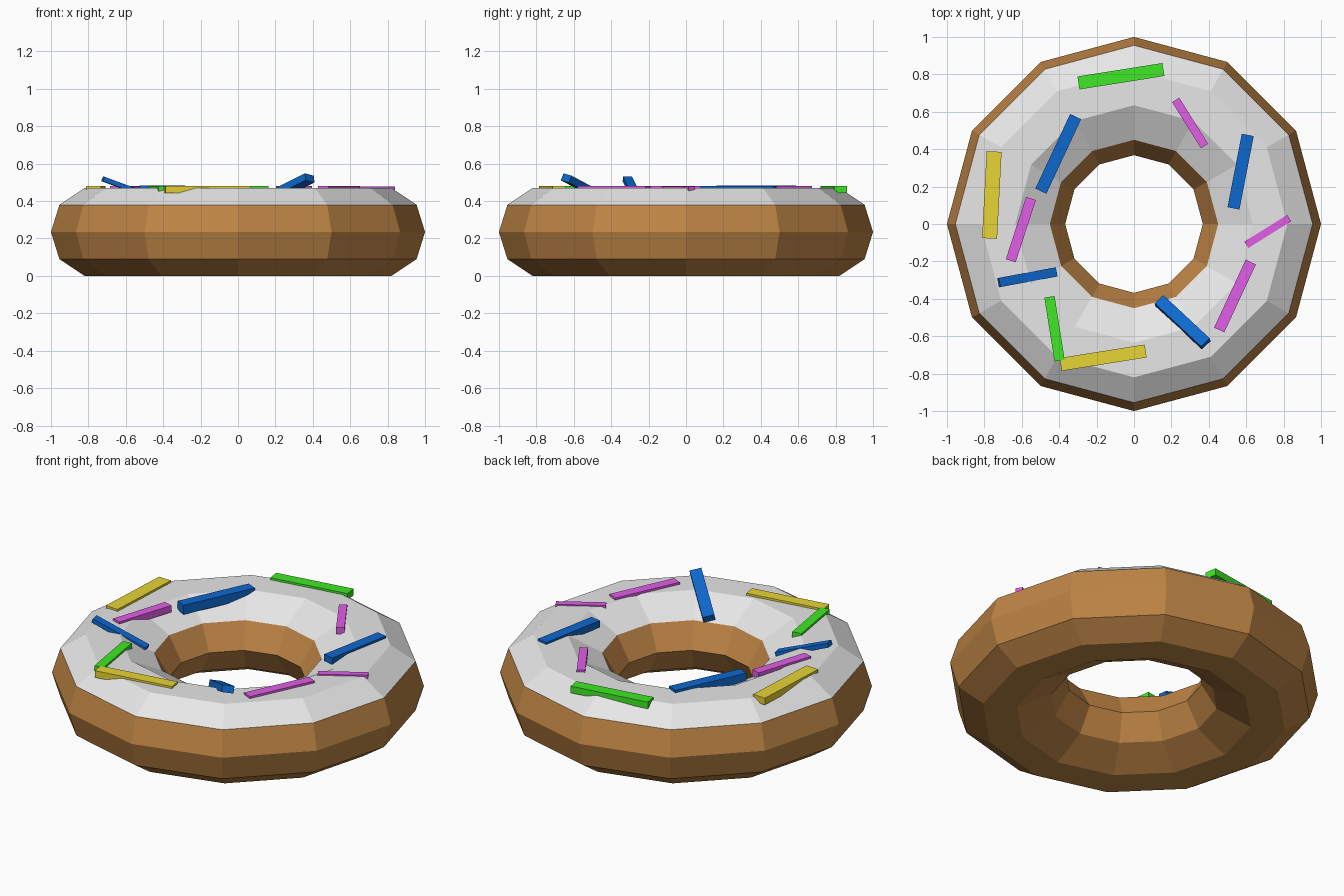
import bpy
import bmesh
from math import cos, sin, tau, radians

old = bpy.data.objects.get("Cube")
if old:
    bpy.data.objects.remove(old, do_unlink=True)


def material(name, rgb):
    mat = bpy.data.materials.new(name)
    mat.use_nodes = True
    mat.diffuse_color = (*rgb, 1)
    mat.node_tree.nodes["Principled BSDF"].inputs["Base Color"].default_value = (*rgb, 1)
    return mat


DOUGH = material("brown dough", (0.52, 0.235, 0.06))
ICING = material("white icing", (0.8, 0.8, 0.8))
GREEN = material("green sugar", (0.05, 0.8, 0.02))
BLUE = material("blue sugar", (0.004, 0.14, 0.62))
PINK = material("magenta sugar", (0.75, 0.11, 0.8))
YELLOW = material("yellow sugar", (0.8, 0.66, 0.035))


def add_object(name, bm, mats):
    mesh = bpy.data.meshes.new(name)
    bm.to_mesh(mesh)
    bm.free()
    for mat in mats:
        mesh.materials.append(mat)
    obj = bpy.data.objects.new(name, mesh)
    bpy.context.collection.objects.link(obj)
    return obj


# Ring: upper half profile, mirrored about its middle height, swept round z
MID = 0.235
SIDES = 12
upper = [(1.0, 0.235), (0.955, 0.38), (0.82, 0.47),
         (0.635, 0.47), (0.45, 0.375), (0.368, 0.235)]
profile = upper + [(r, 2 * MID - z) for r, z in reversed(upper[1:-1])]

bm = bmesh.new()
rings = []
for i in range(SIDES):
    a = tau * i / SIDES
    rings.append([bm.verts.new((r * cos(a), r * sin(a), z)) for r, z in profile])
for i in range(SIDES):
    here, there = rings[i], rings[(i + 1) % SIDES]
    for j in range(len(profile)):
        k = (j + 1) % len(profile)
        face = bm.faces.new((here[j], there[j], there[k], here[k]))
        # Icing covers the three upper bands
        face.material_index = int(face.calc_center_median().z > 0.4)
bmesh.ops.recalc_face_normals(bm, faces=bm.faces)
add_object("ring", bm, [DOUGH, ICING])


# Sprinkles: thin bars lying on the icing
def sprinkle(name, mat, x, y, length, width, yaw, pitch=0, roll=0, thick=0.04, z=0.462):
    bm = bmesh.new()
    bmesh.ops.create_cube(bm, size=1)
    bmesh.ops.scale(bm, vec=(length, width, thick), verts=bm.verts)
    obj = add_object(name, bm, [mat])
    obj.location = (x, y, z)
    obj.rotation_euler = (radians(roll), radians(pitch), radians(yaw))


sprinkle("green_sprinkle_back", GREEN, -0.07, 0.79, 0.46, 0.07, 9)
sprinkle("green_sprinkle_front", GREEN, -0.425, -0.56, 0.345, 0.055, -81)
sprinkle("yellow_sprinkle_front", YELLOW, -0.165, -0.715, 0.46, 0.07, 9)
sprinkle("yellow_sprinkle_side", YELLOW, -0.76, 0.155, 0.465, 0.08, 87)
sprinkle("magenta_sprinkle_back", PINK, 0.30, 0.54, 0.29, 0.045, -58)
sprinkle("magenta_sprinkle_left", PINK, 0.715, -0.04, 0.27, 0.04, 32, thick=0.03)
sprinkle("magenta_sprinkle_front", PINK, 0.54, -0.385, 0.40, 0.06, 65)
sprinkle("magenta_sprinkle_right", PINK, -0.605, -0.03, 0.35, 0.055, 72)
sprinkle("blue_sprinkle_left", BLUE, 0.57, 0.28, 0.40, 0.065, 79)
sprinkle("blue_sprinkle_back", BLUE, -0.405, 0.375, 0.44, 0.065, 65, thick=0.055, z=0.457)
# Two bars stick up out of the icing
sprinkle("blue_sprinkle_right", BLUE, -0.57, -0.285, 0.33, 0.05, 10.5, pitch=20, thick=0.025)
sprinkle("blue_sprinkle_front", BLUE, 0.26, -0.525, 0.36, 0.065, -43, pitch=-20, roll=-12)
